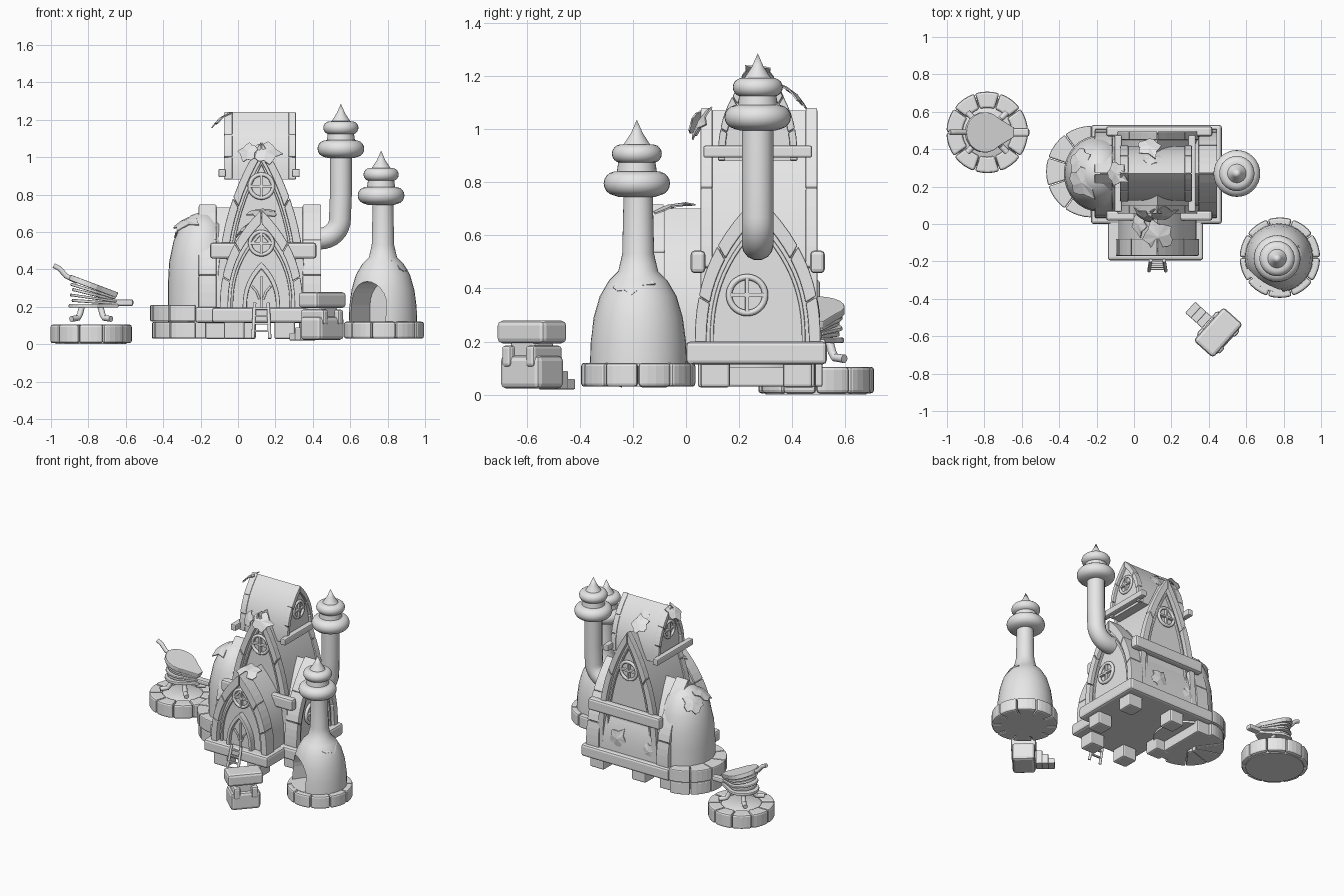
import bpy, bmesh, math
from math import pi, sin, cos
from mathutils import Vector, Matrix

if "Cube" in bpy.data.objects:
    bpy.data.objects.remove(bpy.data.objects["Cube"])

grey = bpy.data.materials.new("plain grey")
grey.diffuse_color = (0.8, 0.8, 0.8, 1)
grey.use_nodes = True
grey.node_tree.nodes["Principled BSDF"].inputs["Base Color"].default_value = grey.diffuse_color


def finish(name, bm, smooth=False, bevel=0):
    bmesh.ops.remove_doubles(bm, verts=bm.verts, dist=1e-5)
    bmesh.ops.recalc_face_normals(bm, faces=bm.faces)
    me = bpy.data.meshes.new(name)
    bm.to_mesh(me)
    bm.free()
    ob = bpy.data.objects.new(name, me)
    bpy.context.collection.objects.link(ob)
    me.materials.append(grey)
    if bevel:
        m = ob.modifiers.new("bevel", 'BEVEL')
        m.width, m.segments, m.limit_method = bevel, 2, 'ANGLE'
    if smooth:
        bpy.ops.object.select_all(action='DESELECT')
        ob.select_set(True)
        bpy.context.view_layer.objects.active = ob
        bpy.ops.object.shade_smooth_by_angle(angle=math.radians(40))
    return ob


def prism(bm, pts, axis, a0, a1):
    """Extrude 2D points along an axis: x takes (y,z), y takes (x,z), z takes (x,y)."""
    put = {'x': lambda u, v, a: (a, u, v), 'y': lambda u, v, a: (u, a, v),
           'z': lambda u, v, a: (u, v, a)}[axis]
    lo = [bm.verts.new(put(u, v, a0)) for u, v in pts]
    hi = [bm.verts.new(put(u, v, a1)) for u, v in pts]
    bm.faces.new(lo)
    bm.faces.new(hi)
    n = len(pts)
    for i in range(n):
        bm.faces.new((lo[i], lo[(i + 1) % n], hi[(i + 1) % n], hi[i]))


def box(name, c, s, rz=0, bevel=0.008, ry=0):
    bm = bmesh.new()
    bmesh.ops.create_cube(bm, size=1)
    bm.transform(Matrix.Translation(c) @ Matrix.Rotation(rz, 4, 'Z')
                 @ Matrix.Rotation(ry, 4, 'Y') @ Matrix.Diagonal((*s, 1)))
    return finish(name, bm, bevel=bevel)


def gothic(c, W, z0, h, n=10):
    right = [(c + W * (1 - (i / n) ** 2.5), z0 + h * i / n) for i in range(n + 1)]
    return right + [(2 * c - u, z) for u, z in reversed(right[:-1])]


def vault(name, c, W, z0, h, axis, a0, a1):
    bm = bmesh.new()
    prism(bm, gothic(c, W, z0, h), axis, a0, a1)
    return finish(name, bm, True)


def arch_band(name, c, W, z0, h, d, axis, a0, a1, step=4):
    """Pointed arch frame cut into stones."""
    out, inn = gothic(c, W, z0, h, 12), gothic(c, W - d, z0, h - 1.7 * d, 12)
    bm = bmesh.new()
    for k in range(0, len(out) - 1, step):
        o, i = out[k:k + step + 1], inn[k:k + step + 1]
        mid = Vector(o[len(o) // 2])
        if step < 24:
            o, i = ([Vector(p).lerp(mid, 0.02) for p in q] for q in (o, i))
        prism(bm, list(o) + list(i)[::-1], axis, a0, a1)
    return finish(name, bm, bevel=0.005)


def lathe(name, prof, x, y, seg=32, sy=1):
    bm = bmesh.new()
    rings = [[bm.verts.new((x + r * cos(2 * pi * i / seg), y + sy * r * sin(2 * pi * i / seg), z))
              for i in range(seg)] if r > 0 else [bm.verts.new((x, y, z))] for r, z in prof]
    for a, b in zip(rings, rings[1:]):
        for i in range(seg):
            j = (i + 1) % seg
            f = [a[i % len(a)], a[j % len(a)], b[j % len(b)], b[i % len(b)]]
            f = list(dict.fromkeys(f))
            if len(f) > 2:
                bm.faces.new(f)
    return finish(name, bm, True)


def stone_ring(name, x, y, r0, r1, z0, z1, n, start=0, sweep=2 * pi):
    bm = bmesh.new()
    for k in range(n):
        t = [start + sweep * (k + 0.015 + 0.97 * j / 4) / n for j in range(5)]
        prism(bm, [(x + r1 * cos(a), y + r1 * sin(a)) for a in t]
              + [(x + r0 * cos(a), y + r0 * sin(a)) for a in t[::-1]], 'z', z0, z1)
    return finish(name, bm, bevel=0.012)


def tube(name, pts, r):
    cu = bpy.data.curves.new(name, 'CURVE')
    cu.dimensions, cu.bevel_depth, cu.bevel_resolution, cu.use_fill_caps = '3D', r, 5, True
    sp = cu.splines.new('POLY')
    sp.points.add(len(pts) - 1)
    for p, q in zip(sp.points, pts):
        p.co = (*q, 1)
    cu.materials.append(grey)
    ob = bpy.data.objects.new(name, cu)
    bpy.context.collection.objects.link(ob)
    bpy.ops.object.select_all(action='DESELECT')
    ob.select_set(True)
    bpy.context.view_layer.objects.active = ob
    bpy.ops.object.convert(target='MESH')
    bpy.ops.object.shade_smooth_by_angle()


def round_window(name, loc, r, axis):
    bpy.ops.mesh.primitive_torus_add(location=loc, major_radius=r * 0.87, minor_radius=r * 0.15,
                                     major_segments=28, minor_segments=8,
                                     rotation=(0, pi / 2, 0) if axis == 'x' else (pi / 2, 0, 0))
    ob = bpy.context.object
    ob.name = name
    ob.data.materials.append(grey)
    bpy.ops.object.shade_smooth()
    for s in ((r * 1.7, r * 0.2), (r * 0.2, r * 1.7)):
        size = (0.02, *s) if axis == 'x' else (s[0], 0.02, s[1])
        box(name + "_bar", loc, size, bevel=0.003)


def leaf(name, loc, normal, s, spin=0):
    bm = bmesh.new()
    rim = []
    for i in range(14):
        a = 2 * pi * i / 14
        r = s * (0.85 + 0.15 * cos(5 * a) + (0.25 if i == 0 else 0))
        rim.append(bm.verts.new((r * cos(a), r * sin(a), -0.2 * r * r / s)))
    mid = bm.verts.new((0, 0, 0))
    for i in range(14):
        bm.faces.new((mid, rim[i], rim[(i + 1) % 14]))
    bm.transform(Matrix.Translation(loc) @ Vector(normal).to_track_quat('Z', 'Y').to_matrix().to_4x4()
                 @ Matrix.Rotation(spin, 4, 'Z'))
    ob = finish(name, bm)
    ob.modifiers.new("thickness", 'SOLIDIFY').thickness = 0.006


def chimney_cap(name, x, y, z):
    """Two rounded rings, a neck and a spike."""
    def ring(r, z, h):
        return [(r + h * (cos(a) - 1), z + h * sin(a)) for a in [(-80 + 20 * i) * pi / 180 for i in range(9)]]
    lathe(name, [(0, z - 0.05), (0.07, z - 0.05)] + ring(0.125, z, 0.045) + [(0.075, z + 0.046), (0.07, z + 0.08)]
          + ring(0.094, z + 0.112, 0.035) + [(0.05, z + 0.147), (0.022, z + 0.19), (0, z + 0.24)], x, y)


# House: crossing vaults
CX, CY = 0.125, 0.27
vault("main_vault", CX, 0.225, 0.18, 0.89, 'y', 0.085, 0.465)
vault("side_vault", CY, 0.225, 0.18, 0.55, 'x', -0.18, 0.42)
vault("porch_vault", CX, 0.21, 0.18, 0.52, 'y', -0.13, 0.1)
vault("upper_vault", CY, 0.145, 0.88, 0.36, 'x', -0.05, 0.29)
for a, b in ((0.055, 0.1), (0.45, 0.495)):
    arch_band("main_arch", CX, 0.237, 0.18, 0.905, 0.045, 'y', a, b, 4)
for a, b in ((-0.21, -0.115), (0.345, 0.445)):
    arch_band("side_arch", CY, 0.237, 0.18, 0.57, 0.045, 'x', a, b, 4)
for a, b in ((-0.075, -0.03), (0.27, 0.31)):
    arch_band("upper_arch", CY, 0.15, 0.88, 0.365, 0.028, 'x', a, b, 4)
arch_band("porch_arch", CX, 0.222, 0.18, 0.54, 0.045, 'y', -0.17, -0.08, 4)
for name, c, W, h, ax, a, b in (("porch_inner_arch", CX, 0.165, 0.42, 'y', -0.145, -0.125),
                                ("main_inner_arch_front", CX, 0.18, 0.79, 'y', 0.07, 0.09),
                                ("main_inner_arch_back", CX, 0.18, 0.79, 'y', 0.46, 0.48),
                                ("side_inner_arch", CY, 0.18, 0.46, 'x', 0.41, 0.432)):
    arch_band(name, c, W, 0.19, h, 0.014, ax, a, b, 24)

# Round windows
round_window("porch_window", (CX, -0.14, 0.54), 0.07, 'y')
round_window("front_window", (CX, 0.075, 0.845), 0.072, 'y')
round_window("back_window", (CX, 0.475, 0.8), 0.072, 'y')
round_window("side_window", (0.43, 0.23, 0.375), 0.078, 'x')
round_window("upper_window_right", (0.295, CY, 1.07), 0.065, 'x')
round_window("upper_window_left", (-0.055, CY, 1.07), 0.065, 'x')

# Beams and plinth
for y in (0.045, 0.495):
    box("long_beam", (0.135, y, 0.5), (0.57, 0.055, 0.085), bevel=0.015)
for x in (-0.085, 0.31):
    box("upper_beam", (x, CY, 0.915), (0.04, 0.41, 0.045))
box("plinth", (0.12, 0.265, 0.157), (0.7, 0.53, 0.085), bevel=0.015)
box("porch_plinth", (0.115, -0.08, 0.155), (0.51, 0.23, 0.08), bevel=0.015)
for x, y in ((-0.02, -0.12), (0.25, -0.12), (0.38, 0.11), (0.38, 0.42), (0.04, 0.43), (-0.12, 0.1)):
    box("foot_block", (x, y, 0.075), (0.11, 0.11, 0.095), bevel=0.01)

# Door and ladder
arch_band("door_frame", CX, 0.1, 0.19, 0.25, 0.022, 'y', -0.17, -0.125, 24)
vault("door", CX, 0.08, 0.19, 0.21, 'y', -0.145, -0.12)
box("door_split", (CX, -0.148, 0.28), (0.012, 0.012, 0.17), bevel=0)
for s in (-1, 1):
    tube("door_branch", [(CX + s * u, -0.15, z) for u, z in ((0.01, 0.24), (0.025, 0.28), (0.05, 0.31))], 0.006)
    tube("ladder_rail", [(CX + s * 0.045, -0.25, 0.03), (CX + s * 0.036, -0.195, 0.22)], 0.009)
for k in range(4):
    box("ladder_rung", (CX, -0.238 + 0.011 * k, 0.07 + 0.04 * k), (0.08, 0.014, 0.012), bevel=0.003)

# Rounded end with stone footing
lathe("apse", [(0, 0.1), (0.185, 0.1), (0.185, 0.32), (0.178, 0.44), (0.155, 0.55), (0.115, 0.64), (0.06, 0.69), (0, 0.71)],
      -0.19, CY, sy=1.1)
for z0, z1, r in ((0.03, 0.118, 0.235), (0.122, 0.21, 0.245)):
    stone_ring("apse_footing", -0.225, 0.28, 0.05, r, z0, z1, 5, pi / 2, pi)
box("apse_floor", (-0.19, 0.28, 0.075), (0.12, 0.42, 0.09))

# Bent pipe on the right wall
pipe = [(0.4, CY, 0.565)] + [(0.44 + 0.105 * sin(a), CY, 0.67 - 0.105 * cos(a))
                            for a in [pi / 16 * i for i in range(9)]] + [(0.55, CY, 0.8), (0.55, CY, 1.02)]
tube("bent_pipe", pipe, 0.06)
chimney_cap("pipe_cap", 0.55, CY, 1.045)

# Domed oven
OX, OY = 0.78, -0.18
stone_ring("oven_footing", OX, OY, 0.1, 0.215, 0.03, 0.12, 10)
lathe("oven_floor", [(0, 0.03), (0.15, 0.03), (0.15, 0.118), (0, 0.118)], OX, OY)
oven = lathe("oven_dome", [(0, 0.115), (0.183, 0.115), (0.18, 0.2), (0.168, 0.29), (0.145, 0.37), (0.11, 0.43),
                           (0.075, 0.465), (0.06, 0.53), (0.055, 0.75), (0, 0.75)], OX - 0.005, OY)
bm = bmesh.new()
prism(bm, [(-0.11, 0.122), (0.11, 0.122)] + [(0.11 * cos(a), 0.21 + 0.125 * sin(a))
                                           for a in [pi * i / 12 for i in range(13)]], 'y', -0.4, 0.03)
bm.transform(Matrix.Translation((OX, OY, 0)) @ Matrix.Rotation(-0.6, 4, 'Z'))
cutter = finish("oven_mouth_cutter", bm)
cutter.hide_render = True
cutter.hide_set(True)
m = oven.modifiers.new("mouth", 'BOOLEAN')
m.operation, m.object, m.solver = 'DIFFERENCE', cutter, 'EXACT'
chimney_cap("oven_cap", 0.765, OY - 0.005, 0.795)

# Anvil on a block with steps
AX, AY, R = 0.45, -0.58, math.radians(48)


def around(u, v, z):
    return (AX + u * cos(R) - v * sin(R), AY + u * sin(R) + v * cos(R), z)


box("anvil_block", around(0, 0, 0.085), (0.2, 0.15, 0.125), R, 0.02)
box("anvil_waist", around(0, 0, 0.16), (0.13, 0.11, 0.09), R, 0.015)
for s in (-1, 1):
    box("anvil_strap", around(s * 0.06, 0, 0.145), (0.045, 0.165, 0.08), R, 0.012)
box("anvil_top", around(0, 0, 0.236), (0.24, 0.14, 0.085), R, 0.018)
for k in range(3):
    box("step", around(0, 0.1 + 0.04 * k, 0.07 - 0.015 * k), (0.08, 0.042, 0.1 - 0.03 * k), R, 0.005)

# Bellows on a round stone stand
BX, BY = -0.785, 0.49
stone_ring("stand_stones", BX, BY, 0.13, 0.218, 0.005, 0.105, 10)
lathe("stand_core", [(0, 0), (0.19, 0), (0.19, 0.06), (0.14, 0.095), (0, 0.095)], BX, BY)
drop = [(0.105 * cos(a), 0.105 * sin(a)) for a in [pi * (0.25 + 1.5 * i / 14) for i in range(15)]] + [(0.16, -0.025), (0.16, 0.025)]
for k, (z, s, tilt, h) in enumerate(((0.205, 1, 0, 0.02), (0.228, 0.85, 0.07, 0.016), (0.25, 0.95, 0.14, 0.014),
                                     (0.272, 0.85, 0.24, 0.016), (0.292, 0.95, 0.3, 0.016), (0.32, 1.03, 0.36, 0.03))):
    bm = bmesh.new()
    prism(bm, [(u * s, v * s) for u, v in drop], 'z', -h / 2, h / 2)
    bm.transform(Matrix.Translation((BX - 0.015, BY, z)) @ Matrix.Rotation(tilt, 4, 'Y'))
    finish(f"bellows_fold_{k}", bm, bevel=0.005)
tube("bellows_handle", [(-0.86, BY, 0.335), (-0.92, BY, 0.365), (-0.955, BY, 0.405), (-0.985, BY, 0.42)], 0.014)
box("bellows_nozzle", (-0.625, BY, 0.222), (0.13, 0.045, 0.035), bevel=0.01)
for k in range(4):
    a = pi / 4 + k * pi / 2
    tube("bellows_leg", [(BX + r * cos(a), BY + r * sin(a), z)
                         for r, z in ((0.07, 0.2), (0.085, 0.16), (0.1, 0.14), (0.15, 0.135))], 0.016)

# Leaves lying on roofs and walls
for loc, nrm, s, spin in (((0.15, 0.045, 1.03), (0.1, -1, 0.6), 0.075, 0), ((-0.1, 0.27, 1.21), (-1, 0, 1.2), 0.07, 1),
                          ((0.13, -0.07, 0.715), (0, -0.3, 1), 0.09, 2), ((0.02, 0.0, 0.62), (-1, 0, 1), 0.06, 0),
                          ((-0.28, 0.22, 0.665), (-0.5, -0.3, 1), 0.09, 0), ((-0.3, 0.34, 0.63), (-1, 0.4, 1), 0.08, 1),
                          ((0.87, -0.21, 0.435), (1, -0.3, 1.1), 0.075, 0), ((0.76, -0.27, 0.435), (0, -1, 1), 0.06, 1),
                          ((0.05, 0.035, 1.03), (-0.6, -1, 0.5), 0.06, 3), ((0.08, 0.42, 1.13), (0, 1, 1), 0.07, 2),
                          ((0.1, 0.36, 1.14), (0, 1, 0.6), 0.07, 0), ((0.2, 0.505, 0.3), (0, 1, 0), 0.07, 1),
                          ((-0.05, 0.5, 0.27), (0, 1, 0), 0.06, 2)):
    leaf("leaf", loc, nrm, s, spin)
